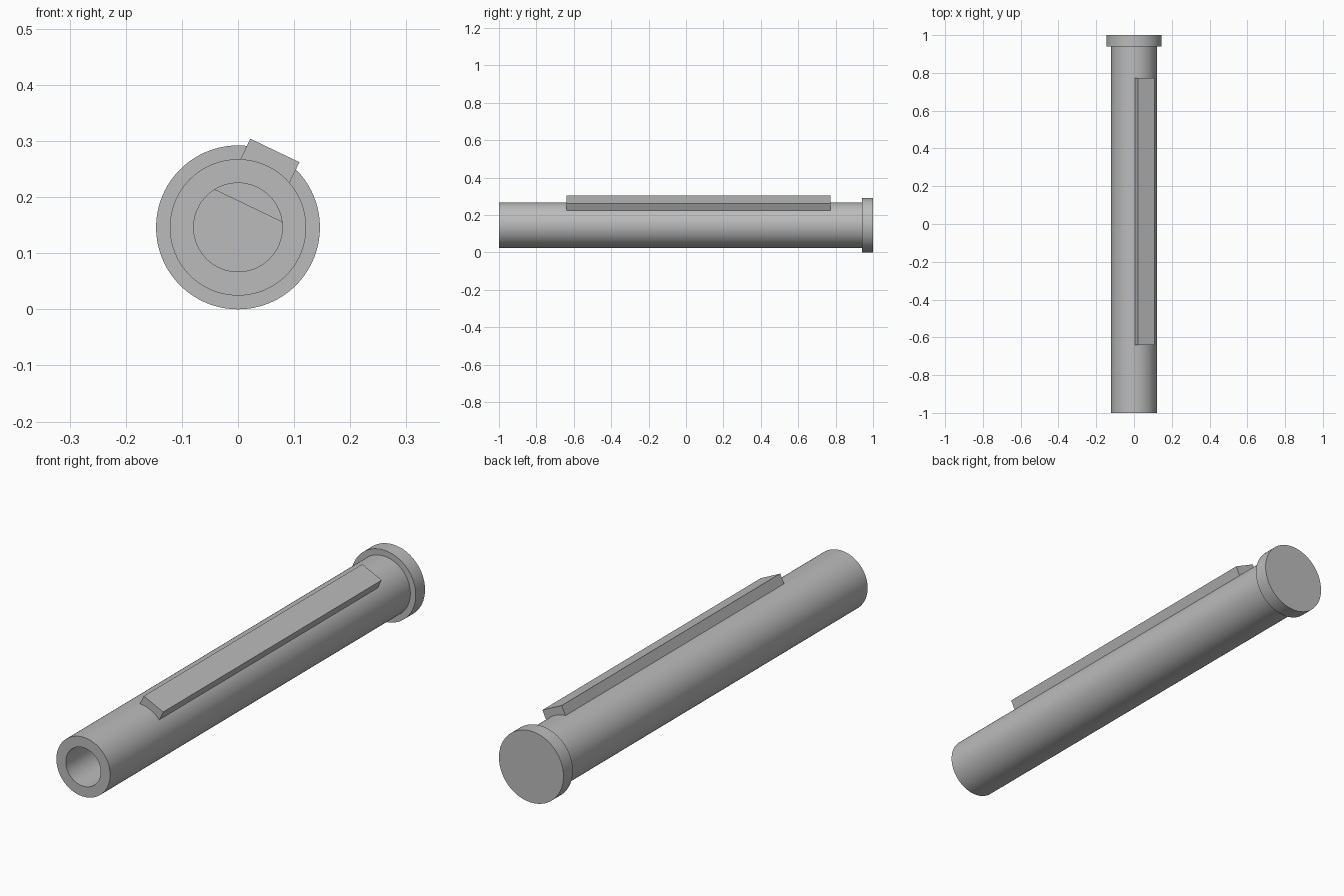
import bpy, bmesh, math

cube = bpy.data.objects.get("Cube")
if cube:
    bpy.data.objects.remove(cube, do_unlink=True)

SEGMENTS = 128
AXIS_Z = 0.146                # height of the long axis
TILT = math.radians(25.6)     # roll that points the key up and to the left
R_BARREL, R_BORE, R_CAP = 0.1215, 0.079, 0.146
FLAT = 0.0425                 # distance of the bore flat from the axis

grey = bpy.data.materials.new("satin grey")
grey.use_nodes = True
grey.diffuse_color = (0.5, 0.5, 0.5, 1)
grey.node_tree.nodes["Principled BSDF"].inputs["Base Color"].default_value = (0.5, 0.5, 0.5, 1)


def finish(name, bm):
    """Turn a bmesh built around the long axis into a shaded, placed object."""
    bmesh.ops.remove_doubles(bm, verts=bm.verts, dist=1e-5)
    bmesh.ops.recalc_face_normals(bm, faces=bm.faces)
    mesh = bpy.data.meshes.new(name)
    bm.to_mesh(mesh)
    bm.free()
    mesh.materials.append(grey)
    obj = bpy.data.objects.new(name, mesh)
    bpy.context.collection.objects.link(obj)
    obj.location.z = AXIS_Z
    obj.rotation_euler.y = TILT
    bpy.ops.object.select_all(action="DESELECT")
    obj.select_set(True)
    bpy.context.view_layer.objects.active = obj
    bpy.ops.object.shade_smooth_by_angle(angle=math.radians(30))
    return obj


def ring(bm, radius, y, top=1.0):
    """Circle of vertices around the axis, cut flat above the height top."""
    angles = [2 * math.pi * i / SEGMENTS for i in range(SEGMENTS)]
    return [bm.verts.new((radius * math.cos(a), y, min(radius * math.sin(a), top)))
            for a in angles]


def bridge(bm, a, b):
    for i in range(SEGMENTS):
        j = (i + 1) % SEGMENTS
        bm.faces.new((a[i], a[j], b[j], b[i]))


# Barrel: hollow tube whose bore becomes D-shaped further in
bm = bmesh.new()
rings = [ring(bm, R_BARREL, -1), ring(bm, R_BARREL, 0.94),
         ring(bm, R_BORE, 0.94, FLAT), ring(bm, R_BORE, -0.64, FLAT),
         ring(bm, R_BORE, -0.64), ring(bm, R_BORE, -1)]
for a, b in zip(rings, rings[1:] + rings[:1]):
    bridge(bm, a, b)
finish("barrel", bm)

# End cap: wider solid disc at the back
bm = bmesh.new()
front, back = ring(bm, R_CAP, 0.94), ring(bm, R_CAP, 1)
bridge(bm, front, back)
bm.faces.new(front)
bm.faces.new(back)
finish("end_cap", bm)

# Key: long flat bar sunk into the barrel wall
bm = bmesh.new()
bmesh.ops.create_cube(bm, size=1)
for v in bm.verts:
    v.co.x *= 0.097
    v.co.y = 0.772 if v.co.y > 0 else -0.64
    v.co.z = 0.152 if v.co.z > 0 else 0.092
finish("key_bar", bm)
